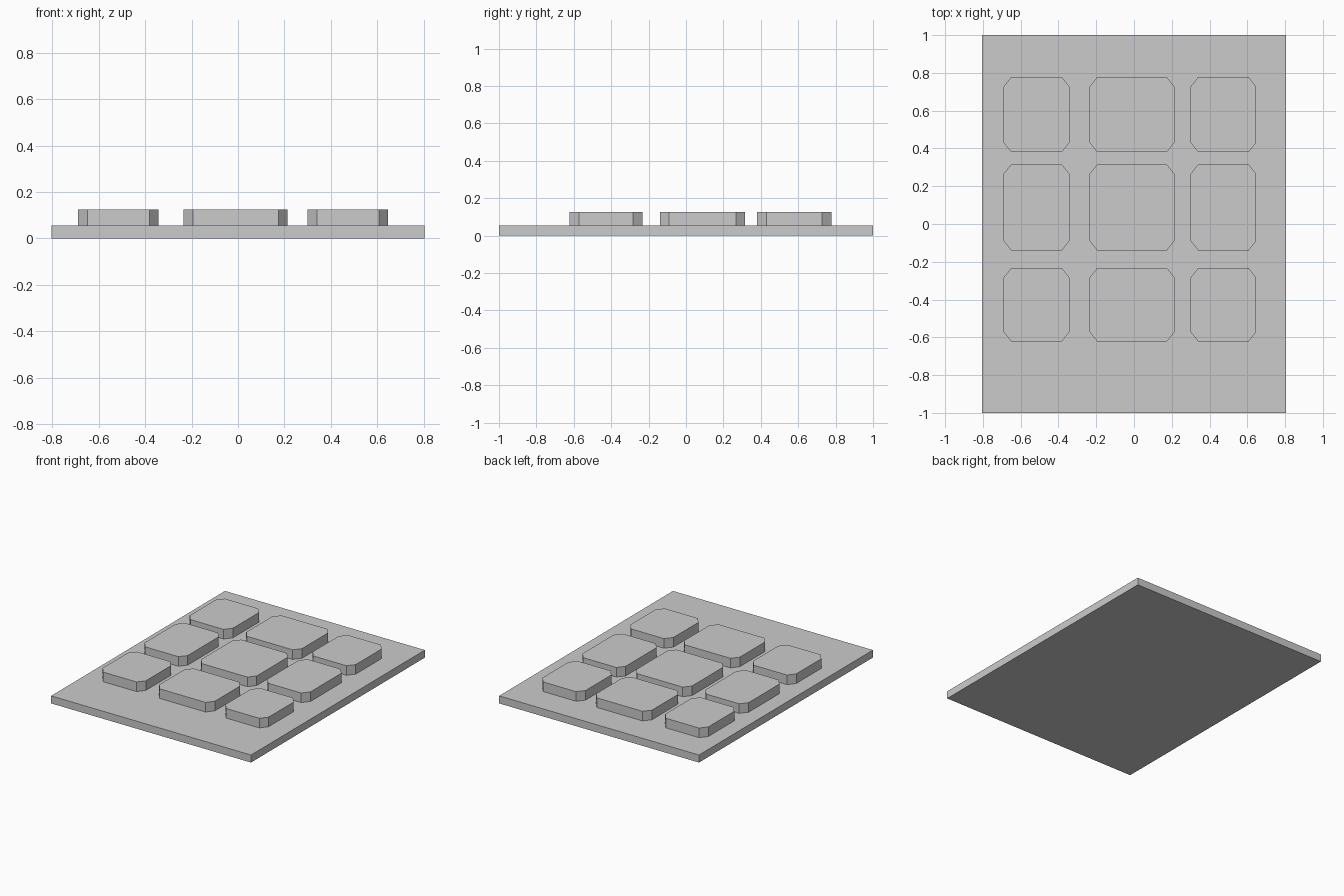
import bpy, bmesh

if "Cube" in bpy.data.objects:
    bpy.data.objects.remove(bpy.data.objects["Cube"])

PLATE_TOP, KEY_TOP = 0.055, 0.125
CUT_X, CUT_Y = 0.04, 0.05   # corner chamfer size


def prism(name, outline, z0, z1):
    """Extrude a flat outline (counter-clockwise) from z0 to z1."""
    bm = bmesh.new()
    base = bm.faces.new([bm.verts.new((x, y, z0)) for x, y in outline])
    ext = bmesh.ops.extrude_face_region(bm, geom=[base], use_keep_orig=True)
    for v in ext["geom"]:
        if isinstance(v, bmesh.types.BMVert):
            v.co.z = z1
    bmesh.ops.recalc_face_normals(bm, faces=bm.faces[:])
    mesh = bpy.data.meshes.new(name)
    bm.to_mesh(mesh)
    bm.free()
    obj = bpy.data.objects.new(name, mesh)
    bpy.context.collection.objects.link(obj)
    return obj


def chamfered(x0, x1, y0, y1):
    """Rectangle with cut corners."""
    a, b = CUT_X, CUT_Y
    return [(x0 + a, y0), (x1 - a, y0), (x1, y0 + b), (x1, y1 - b),
            (x1 - a, y1), (x0 + a, y1), (x0, y1 - b), (x0, y0 + b)]


# Base plate
prism("base_plate", [(-0.805, -1), (0.805, -1), (0.805, 1), (-0.805, 1)], 0, PLATE_TOP)

# Raised pads: three columns by three rows
columns = {"left": (-0.69, -0.342), "middle": (-0.235, 0.214), "right": (0.30, 0.647)}
rows = {"front": (-0.622, -0.233), "centre": (-0.14, 0.316), "back": (0.38, 0.778)}
for row, ys in rows.items():
    for col, xs in columns.items():
        prism(f"pad_{row}_{col}", chamfered(*xs, *ys), PLATE_TOP - 0.002, KEY_TOP)
